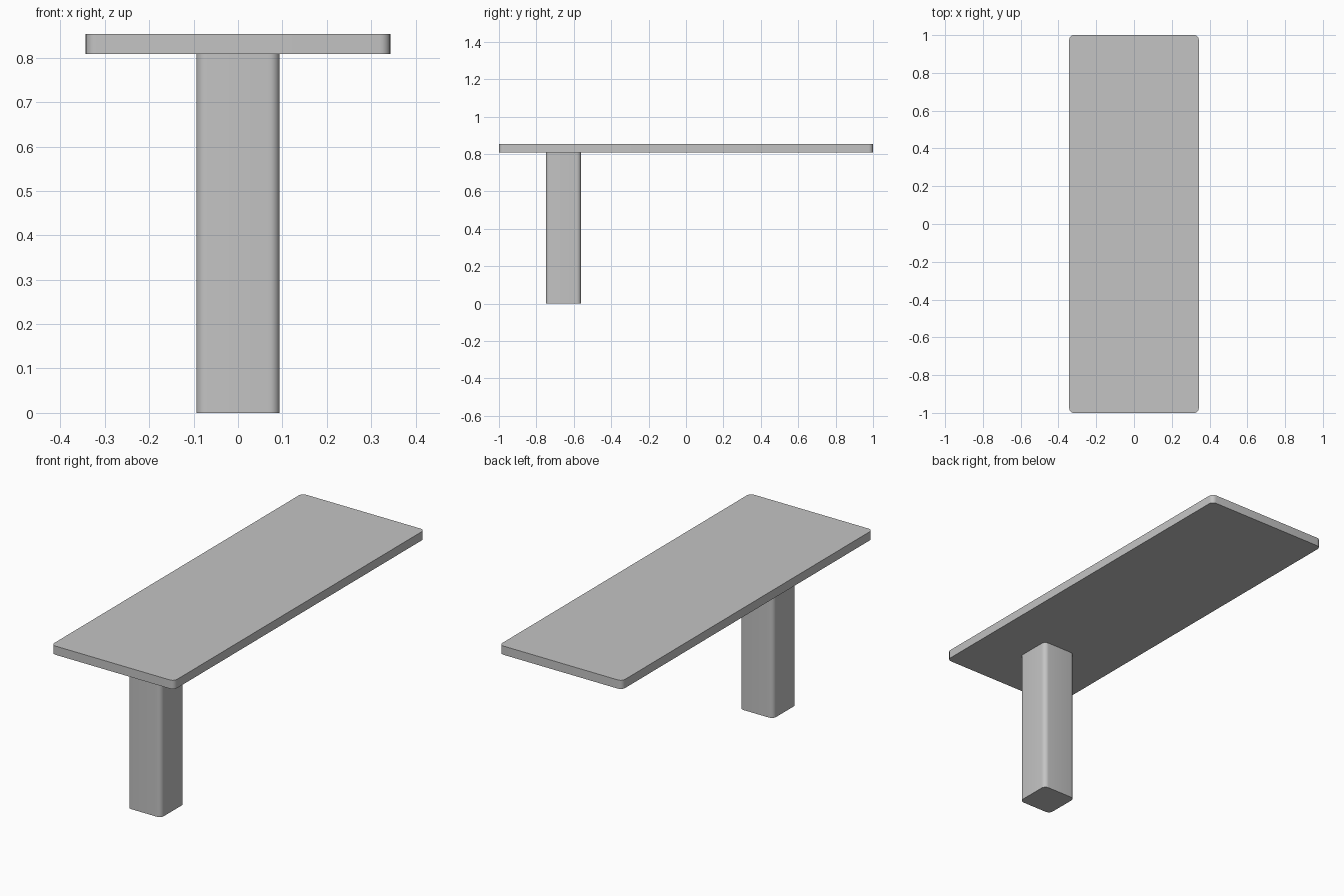
import bpy
import bmesh
from math import radians

if "Cube" in bpy.data.objects:
    bpy.data.objects.remove(bpy.data.objects["Cube"], do_unlink=True)

# Single plain grey finish
grey = bpy.data.materials.new("plain_grey")
grey.use_nodes = True
colour = (0.55, 0.55, 0.55, 1)
grey.diffuse_color = colour
grey.node_tree.nodes["Principled BSDF"].inputs["Base Color"].default_value = colour


def rounded_block(name, size, centre_y, bottom, radius):
    """Box with rounded upright edges and crisp top and bottom rims."""
    bm = bmesh.new()
    bmesh.ops.create_cube(bm, size=1)
    bmesh.ops.scale(bm, vec=size, verts=bm.verts)
    upright = [e for e in bm.edges
               if abs(e.verts[0].co.z - e.verts[1].co.z) > size[2] / 2]
    bmesh.ops.bevel(bm, geom=upright, offset=radius, segments=6,
                    profile=0.5, affect='EDGES')
    bmesh.ops.recalc_face_normals(bm, faces=bm.faces)
    mesh = bpy.data.meshes.new(name)
    bm.to_mesh(mesh)
    bm.free()
    mesh.materials.append(grey)
    obj = bpy.data.objects.new(name, mesh)
    obj.location = (0, centre_y, bottom + size[2] / 2)
    bpy.context.collection.objects.link(obj)
    bpy.ops.object.select_all(action='DESELECT')
    obj.select_set(True)
    bpy.context.view_layer.objects.active = obj
    bpy.ops.object.shade_smooth_by_angle(angle=radians(30))
    return obj


# Long thin top, carried by one leg near the front end
rounded_block("table_top", (0.686, 2, 0.044), 0, 0.809, 0.024)
rounded_block("front_leg", (0.188, 0.188, 0.809), -0.655, 0, 0.024)
